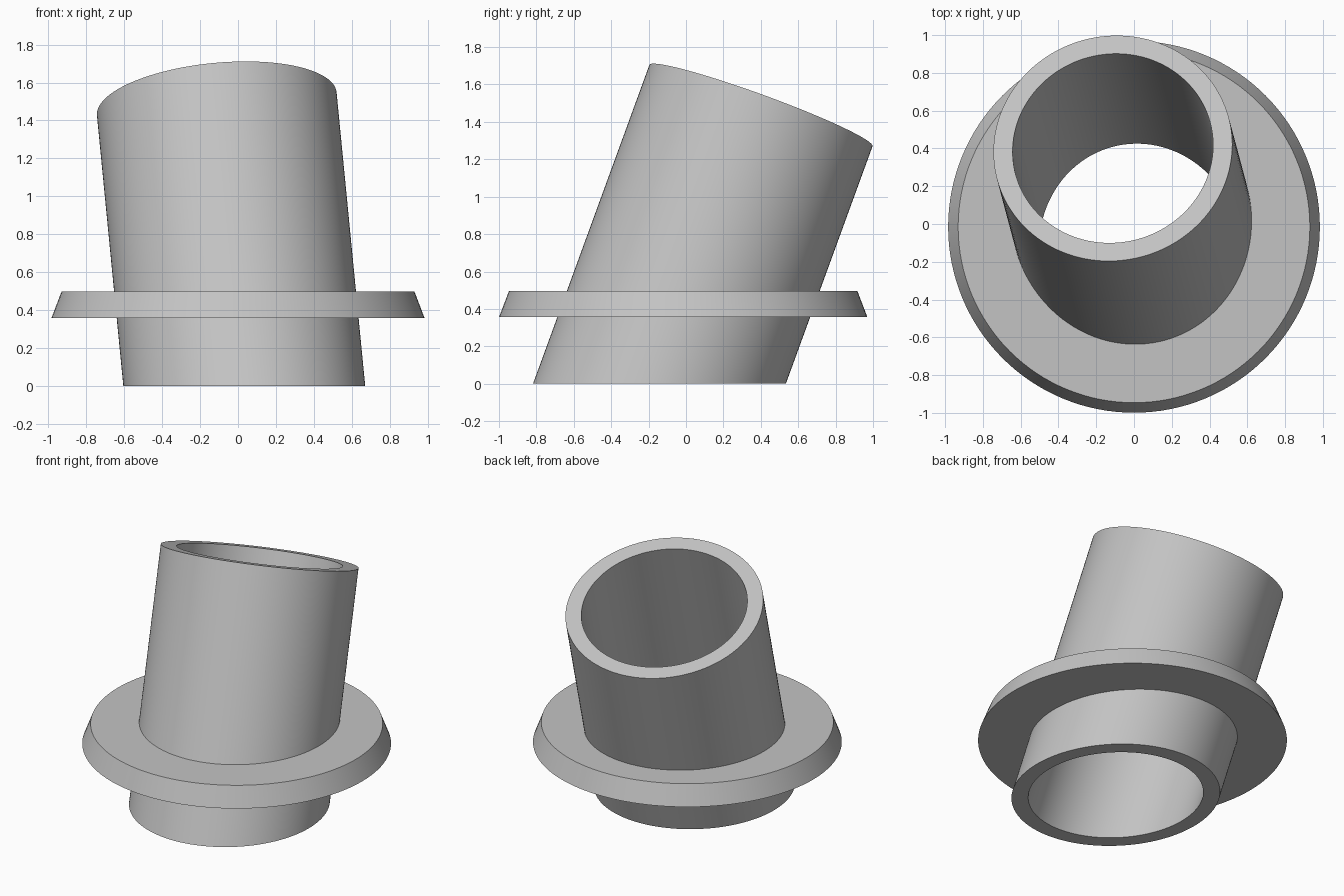
import bpy, bmesh, math
from mathutils import Vector

cube = bpy.data.objects.get("Cube")
if cube:
    bpy.data.objects.remove(cube, do_unlink=True)

SEGMENTS = 128
ANGLES = [2 * math.pi * i / SEGMENTS for i in range(SEGMENTS)]

# Tilted tube axis and the two directions across it
BASE = Vector((0.033, -0.142, 0))
SLOPE = Vector((-0.0975, 0.365, 1))
AXIS = SLOPE.normalized()
SIDE = (Vector((1, 0, 0)) - AXIS * AXIS.x).normalized()
DEPTH = AXIS.cross(SIDE)
OUTER, INNER = 0.635, 0.533
TOP = BASE + SLOPE * 1.487

grey = bpy.data.materials.new("plain grey")
grey.use_nodes = True
colour = (0.55, 0.55, 0.55, 1)
grey.diffuse_color = colour
grey.node_tree.nodes["Principled BSDF"].inputs["Base Color"].default_value = colour


def square_loop(radius):
    """Circle at the tube top, square to the axis."""
    return [TOP + radius * (SIDE * math.cos(a) + DEPTH * math.sin(a)) for a in ANGLES]


def level_loop(radius, z):
    """Tube section at a level height, slid along the axis."""
    return [p + SLOPE * (z - p.z) for p in square_loop(radius)]


def flat_circle(radius, z):
    """Flange outline, level and round."""
    return [Vector((radius * math.cos(a), radius * math.sin(a) - 0.015, z)) for a in ANGLES]


def closed_ring(name, loops):
    """Join loops in turn, the last back to the first."""
    bm = bmesh.new()
    rings = [[bm.verts.new(p) for p in loop] for loop in loops]
    for k, low in enumerate(rings):
        high = rings[(k + 1) % len(rings)]
        for i in range(SEGMENTS):
            j = (i + 1) % SEGMENTS
            bm.faces.new((low[i], low[j], high[j], high[i]))
    bmesh.ops.recalc_face_normals(bm, faces=bm.faces)
    mesh = bpy.data.meshes.new(name)
    bm.to_mesh(mesh)
    bm.free()
    mesh.materials.append(grey)
    obj = bpy.data.objects.new(name, mesh)
    bpy.context.collection.objects.link(obj)
    bpy.ops.object.select_all(action="DESELECT")
    obj.select_set(True)
    bpy.context.view_layer.objects.active = obj
    bpy.ops.object.shade_smooth_by_angle(angle=math.radians(30))
    return obj


# Leaning tube: level foot, top cut square to its axis
closed_ring("leaning_tube", [
    level_loop(OUTER, 0), square_loop(OUTER),
    square_loop(INNER), level_loop(INNER, 0)])

# Level flange with a bevelled rim, its hole seated in the tube wall
Z_LOW, Z_HIGH = 0.358, 0.497
SEAT = (OUTER + INNER) / 2
closed_ring("flange", [
    level_loop(SEAT, Z_LOW), flat_circle(0.984, Z_LOW),
    flat_circle(0.931, Z_HIGH), level_loop(SEAT, Z_HIGH)])
